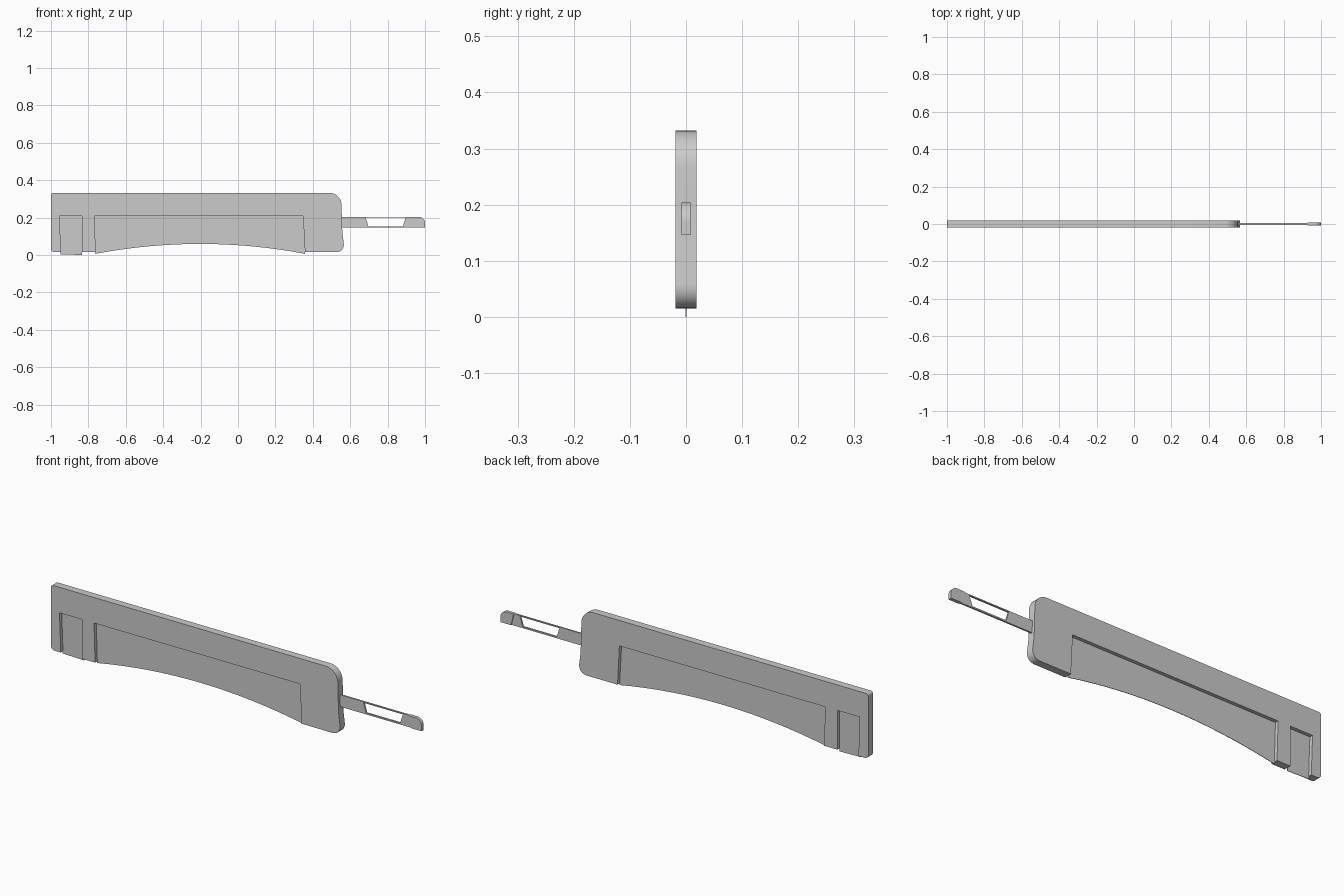
import bpy, bmesh
from math import radians
from mathutils import Vector

if "Cube" in bpy.data.objects:
    bpy.data.objects.remove(bpy.data.objects["Cube"])


def rounded(points, steps=8):
    """Outline from (x, z, radius) corners; rounds each corner with a quadratic arc."""
    out, n = [], len(points)
    for i, (x, z, r) in enumerate(points):
        p = Vector((x, z))
        if r == 0:
            out.append(p)
            continue
        a = p + (Vector(points[i - 1][:2]) - p).normalized() * r
        b = p + (Vector(points[(i + 1) % n][:2]) - p).normalized() * r
        for k in range(steps + 1):
            t = k / steps
            # blend towards a circular arc
            w = 0.7071
            d = (1 - t) ** 2 + 2 * w * t * (1 - t) + t * t
            out.append((a * (1 - t) ** 2 + p * 2 * w * t * (1 - t) + b * t * t) / d)
    return out


def slab(name, loops, half):
    """Flat part in the xz plane; loops after the first are holes."""
    bm = bmesh.new()
    edges = []
    for loop in loops:
        vs = [bm.verts.new((p[0], -half, p[1])) for p in loop]
        if len(loops) == 1:
            bm.faces.new(vs)
        else:
            edges += [bm.edges.new((vs[i - 1], vs[i])) for i in range(len(vs))]
    if edges:
        bmesh.ops.triangle_fill(bm, edges=edges, use_beauty=True, normal=(0, -1, 0))
    ext = bmesh.ops.extrude_face_region(bm, geom=bm.faces[:], use_keep_orig=True)
    moved = [g for g in ext["geom"] if isinstance(g, bmesh.types.BMVert)]
    bmesh.ops.translate(bm, verts=moved, vec=(0, 2 * half, 0))
    bmesh.ops.recalc_face_normals(bm, faces=bm.faces[:])
    me = bpy.data.meshes.new(name)
    bm.to_mesh(me)
    bm.free()
    ob = bpy.data.objects.new(name, me)
    bpy.context.collection.objects.link(ob)
    bpy.ops.object.select_all(action="DESELECT")
    ob.select_set(True)
    bpy.context.view_layer.objects.active = ob
    bpy.ops.object.shade_smooth_by_angle(angle=radians(30))
    return ob


# Thick body with two windows open at the bottom
B = 0.015
body = rounded([
    (-1, B, 0.018), (-1, 0.332, 0.012), (0.553, 0.332, 0.065),
    (0.555, 0.2, 0), (0.558, 0.12, 0), (0.571, B, 0.045),
    (0.358, B, 0), (0.348, 0.207, 0), (-0.767, 0.207, 0), (-0.761, B, 0),
    (-0.833, B, 0), (-0.833, 0.207, 0), (-0.954, 0.207, 0), (-0.947, B, 0),
])
slab("body", [body], 0.0185)

# Thin blades filling the windows
slab("small_blade", [[(-0.958, 0.211), (-0.95, 0.003), (-0.833, 0.0), (-0.829, 0.211)]], 0.0012)
arc = []
for i in range(17):
    t = i / 16
    u = 2 * t - 1
    arc.append((-0.763 + 1.122 * t, 0.059 - 0.053 * abs(u) ** 2))
slab("large_blade", [[(-0.771, 0.211)] + arc + [(0.352, 0.211)]], 0.0012)

# Slim tang with a slanted slot
tang = [(0.53, 0.146), (0.95, 0.146), (0.94, 0.204), (0.53, 0.204)]
slot = [(0.697, 0.153), (0.881, 0.153), (0.896, 0.199), (0.683, 0.199)]
slab("tang", [tang, slot], 0.0042)

# Thicker rounded tip
tip = rounded([(0.942, 0.146, 0), (1.0, 0.146, 0), (1.0, 0.204, 0.034), (0.928, 0.204, 0)])
slab("tang_tip", [tip], 0.0083)
